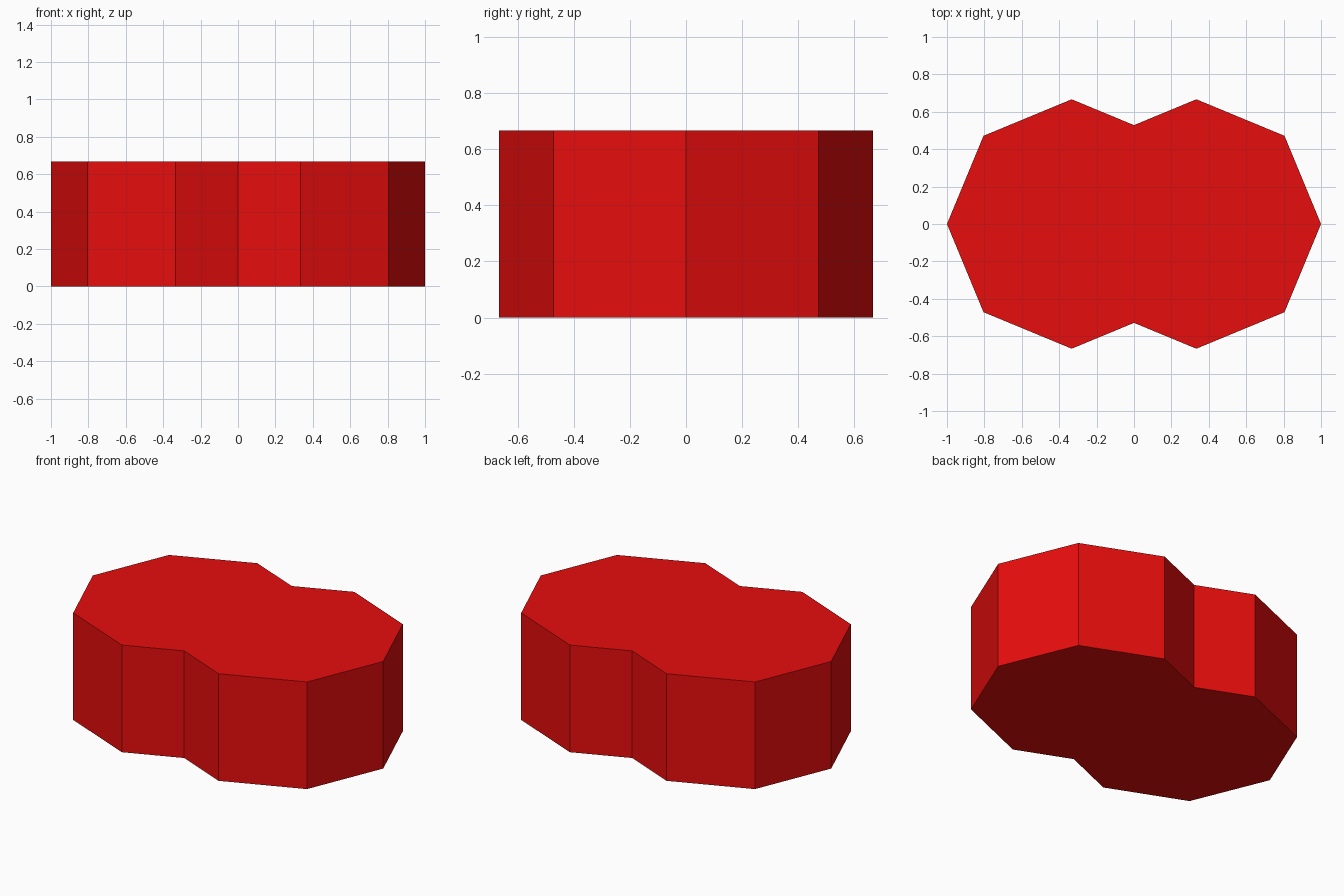
import bpy, bmesh
from math import cos, sin, pi, tan

if "Cube" in bpy.data.objects:
    bpy.data.objects.remove(bpy.data.objects["Cube"])

R = 2 / 3        # octagon radius, also the height
OFFSET = 1 / 3   # each octagon's centre distance from the middle

# Outline of two overlapping octagons: right lobe between the notches
notch_y = R - OFFSET * tan(pi / 8)
right = [(OFFSET + R * cos(k * pi / 4), R * sin(k * pi / 4)) for k in range(-2, 3)]
half = [(0, -notch_y)] + right
outline = half + [(-x, -y) for x, y in half]   # left lobe by half-turn

# Extrude the outline into a solid block
bm = bmesh.new()
base = bm.faces.new([bm.verts.new((x, y, 0)) for x, y in outline])
top = bmesh.ops.extrude_face_region(bm, geom=[base], use_keep_orig=True)["geom"]
bmesh.ops.translate(bm, vec=(0, 0, R),
                    verts=[g for g in top if isinstance(g, bmesh.types.BMVert)])
bmesh.ops.recalc_face_normals(bm, faces=bm.faces[:])
mesh = bpy.data.meshes.new("double_octagon_block")
bm.to_mesh(mesh)
bm.free()

block = bpy.data.objects.new("double_octagon_block", mesh)
bpy.context.collection.objects.link(block)

# Red material
red = bpy.data.materials.new("red")
red.diffuse_color = (0.8, 0.004, 0.004, 1)
red.use_nodes = True
red.node_tree.nodes["Principled BSDF"].inputs["Base Color"].default_value = red.diffuse_color
mesh.materials.append(red)
